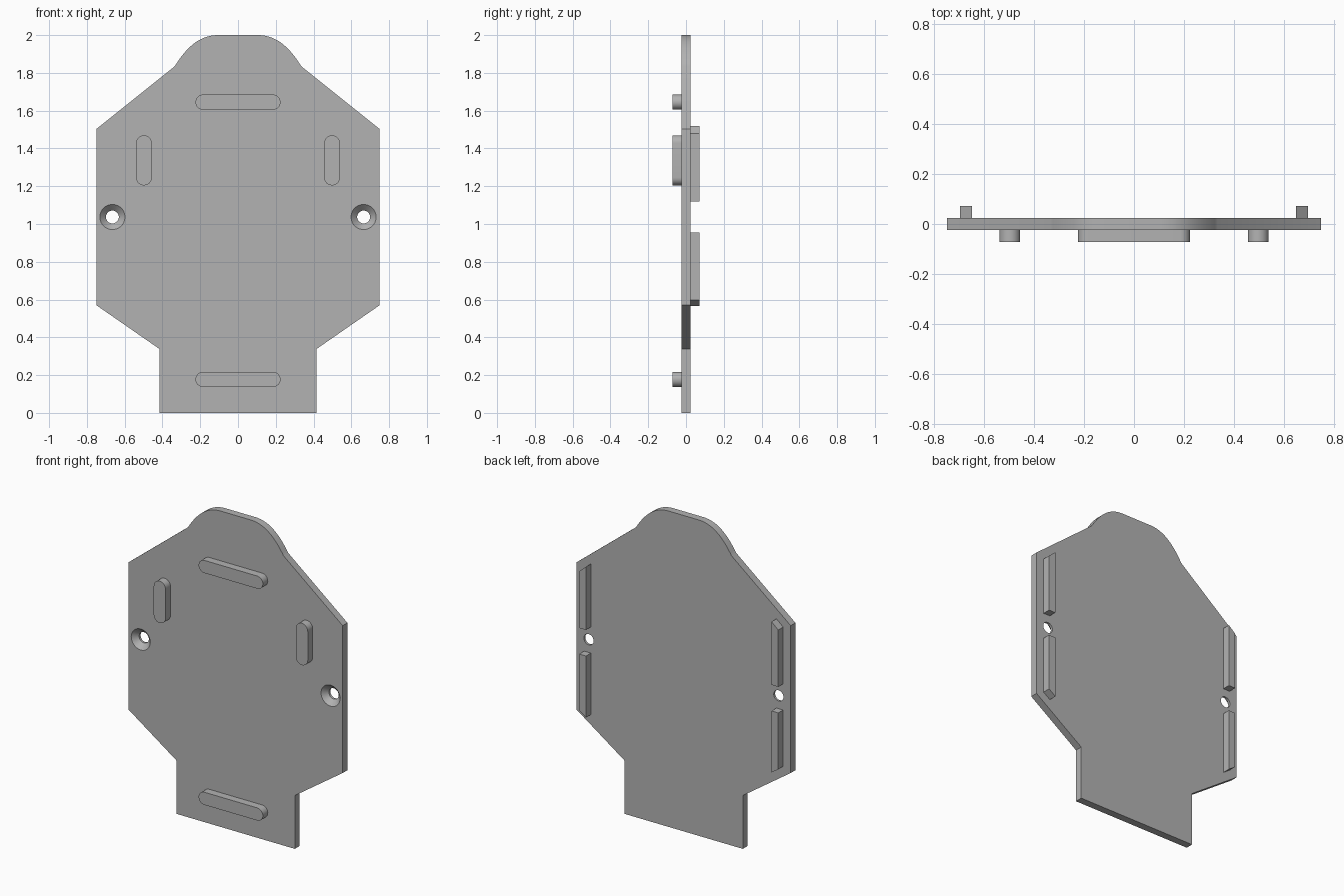
import bpy
import bmesh
from math import pi, sin, cos
from mathutils import Vector
from mathutils.geometry import interpolate_bezier

if "Cube" in bpy.data.objects:
    bpy.data.objects.remove(bpy.data.objects["Cube"])

HALF = 0.0235    # half the plate thickness
REACH = 0.0725   # how far ribs and rails stand out from the middle

grey = bpy.data.materials.new("plain_grey")
grey.use_nodes = True
grey.diffuse_color = (0.45, 0.45, 0.45, 1)
grey.node_tree.nodes["Principled BSDF"].inputs["Base Color"].default_value = grey.diffuse_color


def finish(name, bm):
    bmesh.ops.recalc_face_normals(bm, faces=bm.faces[:])
    mesh = bpy.data.meshes.new(name)
    bm.to_mesh(mesh)
    bm.free()
    mesh.materials.append(grey)
    obj = bpy.data.objects.new(name, mesh)
    bpy.context.collection.objects.link(obj)
    return obj


def smooth(obj):
    bpy.ops.object.select_all(action='DESELECT')
    obj.select_set(True)
    bpy.context.view_layer.objects.active = obj
    bpy.ops.object.shade_smooth_by_angle()


def extrude(name, outline, y0, y1):
    """Solid from an (x, z) outline, between two depths."""
    bm = bmesh.new()
    face = bm.faces.new([bm.verts.new((x, y0, z)) for x, z in outline])
    out = bmesh.ops.extrude_face_region(bm, geom=[face])["geom"]
    verts = [v for v in out if isinstance(v, bmesh.types.BMVert)]
    bmesh.ops.translate(bm, verts=verts, vec=(0, y1 - y0, 0))
    return finish(name, bm)


def lathe(name, x, z, profile, steps=48):
    """Capped turned solid along y, from (radius, y) pairs."""
    bm = bmesh.new()
    angles = [2 * pi * i / steps for i in range(steps)]
    rings = [[bm.verts.new((x + r * cos(a), y, z + r * sin(a))) for a in angles]
             for r, y in profile]
    for low, high in zip(rings, rings[1:]):
        for i in range(steps):
            j = (i + 1) % steps
            bm.faces.new((low[i], low[j], high[j], high[i]))
    bm.faces.new(rings[0])
    bm.faces.new(rings[-1])
    return finish(name, bm)


def rounded_rib(name, x, z, length, width, upright):
    """Stadium-shaped rib on the front face."""
    r = width / 2
    outline = []
    for side in (1, -1):
        for i in range(17):
            a = -pi / 2 + pi * i / 16
            u, v = side * (length / 2 - r + r * cos(a)), side * r * sin(a)
            outline.append((x - v, z + u) if upright else (x + u, z + v))
    smooth(extrude(name, outline, -HALF, -REACH))


# Plate outline: right half, with a curved shoulder up to the flat top
shoulder = interpolate_bezier(Vector((0.335, 1.835)), Vector((0.27, 1.94)),
                              Vector((0.2, 2.0)), Vector((0.105, 2.0)), 20)
half = [(0.415, 0), (0.415, 0.338), (0.75, 0.57), (0.75, 1.503)]
half += [(p.x, p.y) for p in shoulder]
plate = extrude("plate", half + [(-x, z) for x, z in reversed(half)], -HALF, HALF)

# Countersunk screw holes
for side in (-1, 1):
    cutter = lathe("hole_cutter", side * 0.665, 1.037,
                   [(0.0715, -HALF - 0.005), (0.034, 0.009), (0.034, 0.05)])
    cutter.hide_render = True
    mod = plate.modifiers.new("hole", 'BOOLEAN')
    mod.operation = 'DIFFERENCE'
    mod.solver = 'EXACT'
    mod.object = cutter
    bpy.context.view_layer.objects.active = plate
    bpy.ops.object.modifier_apply(modifier=mod.name)
    bpy.data.objects.remove(cutter)
smooth(plate)

# Front ribs
rounded_rib("upper_rib", 0, 1.645, 0.45, 0.08, False)
rounded_rib("lower_rib", 0, 0.177, 0.45, 0.08, False)
for side, word in ((-1, "right"), (1, "left")):
    rounded_rib(word + "_rib", side * 0.498, 1.337, 0.265, 0.083, True)

    # Back rails, with outer ends cut parallel to the plate edges
    inner, outer = side * 0.65, side * 0.697
    extrude(word + "_upper_rail",
            [(inner, 1.12), (outer, 1.12), (outer, 1.48), (inner, 1.52)], HALF, REACH)
    extrude(word + "_lower_rail",
            [(inner, 0.565), (outer, 0.598), (outer, 0.955), (inner, 0.955)], HALF, REACH)
